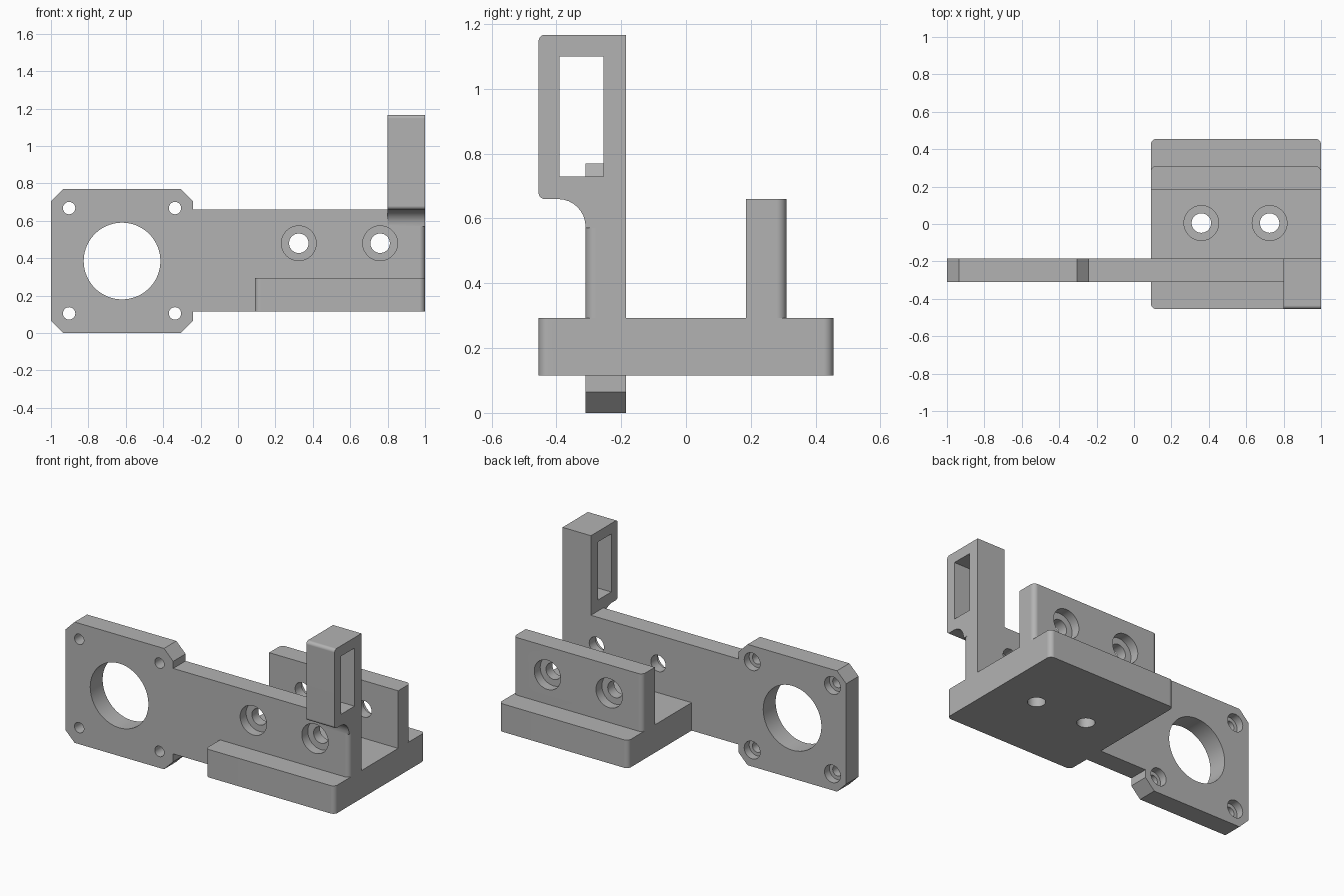
import bpy, bmesh, math
from mathutils import Vector

cube = bpy.data.objects.get("Cube")
if cube:
    bpy.data.objects.remove(cube)

grey = bpy.data.materials.new("plain grey")
grey.use_nodes = True
grey.diffuse_color = (0.45, 0.45, 0.45, 1)
grey.node_tree.nodes["Principled BSDF"].inputs["Base Color"].default_value = (0.45, 0.45, 0.45, 1)

# How a profile (u, v) and a depth w map to x, y, z for each extrusion axis
AXES = {
    "x": lambda u, v, w: (w, u, v),
    "y": lambda u, v, w: (u, w, v),
    "z": lambda u, v, w: (u, v, w),
}


def prism(name, outline, axis, start, end):
    """Extrude a closed outline along an axis."""
    bm = bmesh.new()
    low = [bm.verts.new(AXES[axis](u, v, start)) for u, v in outline]
    high = [bm.verts.new(AXES[axis](u, v, end)) for u, v in outline]
    bm.faces.new(low)
    bm.faces.new(high)
    for i in range(len(low)):
        j = (i + 1) % len(low)
        bm.faces.new((low[i], low[j], high[j], high[i]))
    bmesh.ops.recalc_face_normals(bm, faces=bm.faces)
    mesh = bpy.data.meshes.new(name)
    bm.to_mesh(mesh)
    bm.free()
    mesh.materials.append(grey)
    obj = bpy.data.objects.new(name, mesh)
    bpy.context.collection.objects.link(obj)
    return obj


def rounded(corners, steps=8):
    """Round right-angled corners (u, v, radius); one step gives a chamfer."""
    result = []
    for i, (u, v, r) in enumerate(corners):
        p = Vector((u, v))
        if r == 0:
            result.append(p)
            continue
        a = (Vector(corners[i - 1][:2]) - p).normalized()
        b = (Vector(corners[(i + 1) % len(corners)][:2]) - p).normalized()
        for k in range(steps + 1):
            t = math.pi / 2 * k / steps
            result.append(p + r * (a + b) - r * (b * math.cos(t) + a * math.sin(t)))
    return result


def rect(u0, u1, v0, v1, radii=(0, 0, 0, 0), steps=8):
    return rounded(list(zip((u0, u1, u1, u0), (v0, v0, v1, v1), radii)), steps)


def circle(u, v, r, n=48):
    return [(u + r * math.cos(math.tau * i / n), v + r * math.sin(math.tau * i / n)) for i in range(n)]


def combine(target, tool, operation):
    mod = target.modifiers.new(tool.name, "BOOLEAN")
    mod.operation = operation
    mod.solver = "EXACT"
    mod.object = tool
    bpy.context.view_layer.objects.active = target
    bpy.ops.object.modifier_apply(modifier=mod.name)
    bpy.data.objects.remove(tool)


def cut(target, outline, axis, start, end):
    combine(target, prism("cutter", outline, axis, start, end), "DIFFERENCE")


def bored_hole(target, u, v, axis, span, seat, r, r_seat):
    """Through hole with a wider flat-bottomed seat."""
    cut(target, circle(u, v, r), axis, *span)
    cut(target, circle(u, v, r_seat), axis, *seat)


R = 0.03
FRONT, BACK = -0.31, -0.185

# Arm, rounded at its free front corner
bracket = prism("bracket", rect(-0.3, 1, FRONT, BACK, (0, R, 0, 0)), "z", 0.115, 0.66)

# Motor plate with chamfered corners
motor_plate = prism("motor_plate", rect(-1, -0.24, 0, 0.77, (0.065,) * 4, 1), "y", FRONT, BACK)
combine(bracket, motor_plate, "UNION")

# Base block
base = prism("base", rect(0.09, 1, -0.455, 0.455, (R,) * 4), "z", 0.115, 0.293)
combine(bracket, base, "UNION")

# Rear wall
rear_wall = prism("rear_wall", rect(0.09, 1, 0.185, 0.31, (0, 0, R, R)), "z", 0.25, 0.66)
combine(bracket, rear_wall, "UNION")

# Slotted tower, filleted into the arm below
tower_profile = rounded([
    (BACK, 0.57, 0), (BACK, 1.167, 0), (-0.455, 1.167, 0.02),
    (-0.455, 0.66, 0.02), (FRONT, 0.66, 0.085), (FRONT, 0.57, 0),
])
tower = prism("tower", tower_profile, "x", 0.8, 1)
combine(bracket, tower, "UNION")
cut(bracket, rect(-0.39, -0.255, 0.73, 1.1), "x", 0.7, 1.1)

# Motor opening and its four screw holes, seated from the back
cut(bracket, circle(-0.62, 0.385, 0.205, 96), "y", -0.4, -0.1)
for x in (-0.903, -0.337):
    for z in (0.105, 0.668):
        bored_hole(bracket, x, z, "y", (-0.4, -0.1), (-0.235, -0.1), 0.033, 0.056)

# Clamp holes through the arm and rear wall, seated on the outer sides
for x in (0.325, 0.76):
    bored_hole(bracket, x, 0.48, "y", (-0.4, -0.1), (-0.4, -0.25), 0.052, 0.093)
    bored_hole(bracket, x, 0.48, "y", (0.1, 0.4), (0.25, 0.4), 0.052, 0.093)

# Mounting holes through the base, seated on top
for x in (0.36, 0.725):
    bored_hole(bracket, x, 0.005, "z", (0, 0.4), (0.23, 0.4), 0.052, 0.093)

# Smooth curved faces while keeping flat faces crisp
bpy.ops.object.select_all(action="DESELECT")
bracket.select_set(True)
bpy.context.view_layer.objects.active = bracket
bpy.ops.object.shade_smooth_by_angle(angle=math.radians(30))
weighted = bracket.modifiers.new("weighted normals", "WEIGHTED_NORMAL")
weighted.keep_sharp = True
